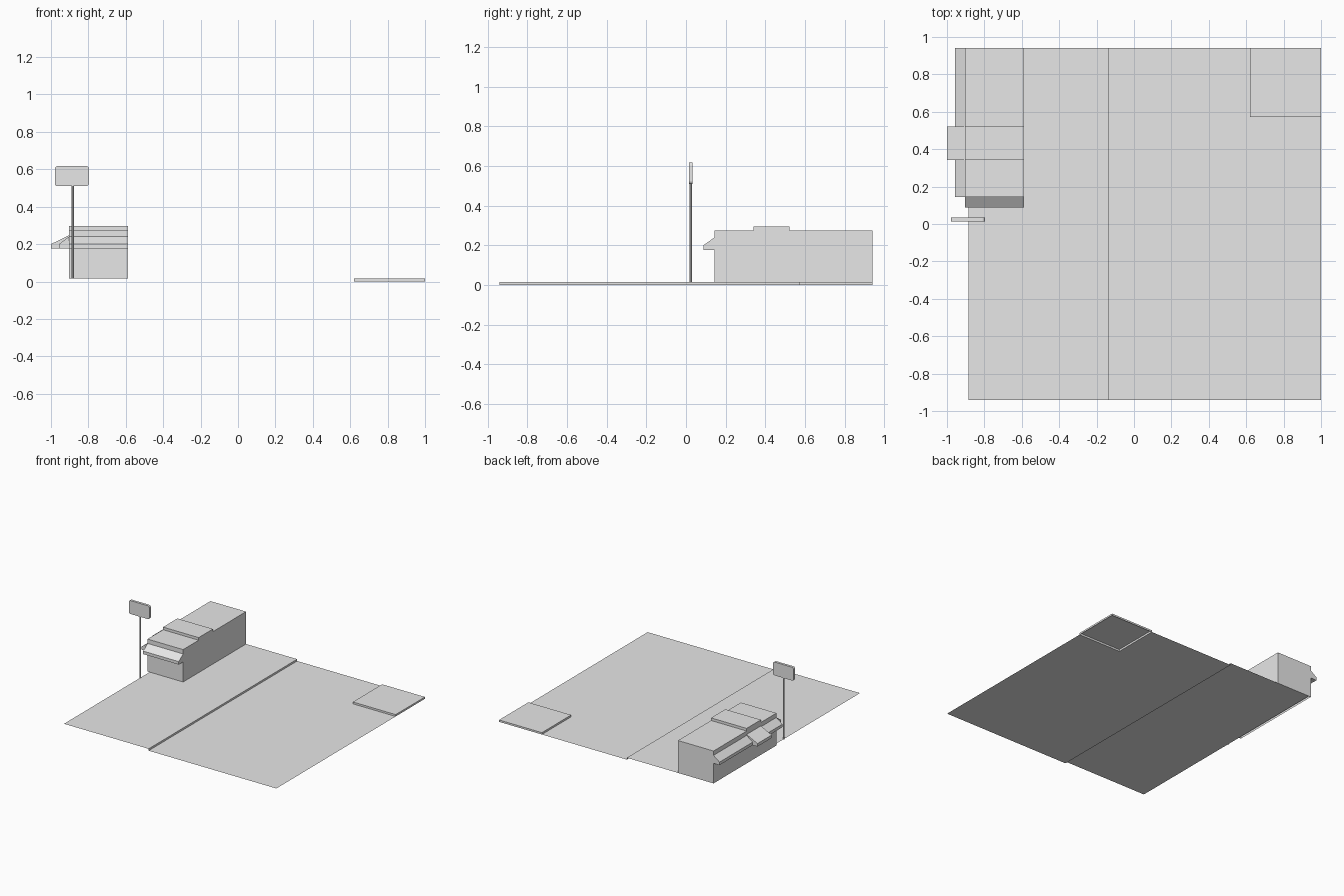
import bpy
import bmesh
from mathutils import Vector

cube = bpy.data.objects.get("Cube")
if cube:
    bpy.data.objects.remove(cube, do_unlink=True)

grey = bpy.data.materials.new("plain_grey")
grey.use_nodes = True
grey.diffuse_color = (0.8, 0.8, 0.8, 1)
bsdf = next(n for n in grey.node_tree.nodes if n.type == "BSDF_PRINCIPLED")
bsdf.inputs["Base Color"].default_value = (0.8, 0.8, 0.8, 1)

# Shared levels and limits of the plot
KERB = 0.015
EDGE = 0.942
WALL_L, WALL_R = -0.904, -0.588
FRONT, MID_A, MID_B = 0.144, 0.341, 0.522
SEAM = -0.134
PATCH_X, PATCH_Y = 0.62, 0.571


def finish(name, bm):
    """Turn a bmesh into a named object in the shared grey."""
    mesh = bpy.data.meshes.new(name)
    bm.to_mesh(mesh)
    bm.free()
    mesh.materials.append(grey)
    obj = bpy.data.objects.new(name, mesh)
    bpy.context.collection.objects.link(obj)
    return obj


def sheet(name, points):
    """A single flat face."""
    bm = bmesh.new()
    face = bm.faces.new([bm.verts.new(p) for p in points])
    face.normal_update()
    return finish(name, bm)


def prism(name, points, sweep, open_bottom=False):
    """A closed outline swept along a straight line."""
    bm = bmesh.new()
    face = bm.faces.new([bm.verts.new(p) for p in points])
    ext = bmesh.ops.extrude_face_region(bm, geom=[face], use_keep_orig=True)
    verts = [v for v in ext["geom"] if isinstance(v, bmesh.types.BMVert)]
    bmesh.ops.translate(bm, verts=verts, vec=Vector(sweep))
    bmesh.ops.recalc_face_normals(bm, faces=bm.faces)
    if open_bottom:
        under = [f for f in bm.faces if f.normal.z < -0.9]
        bmesh.ops.delete(bm, geom=under, context="FACES_ONLY")
    return finish(name, bm)


# Ground: raised pavement, kerb step and lower lot with a corner notch
sheet("pavement", [(WALL_L + 0.019, -EDGE, KERB), (SEAM, -EDGE, KERB),
                   (SEAM, EDGE, KERB), (WALL_L + 0.019, EDGE, KERB)])
sheet("kerb_step", [(SEAM, -EDGE, 0), (SEAM, EDGE, 0),
                    (SEAM, EDGE, KERB), (SEAM, -EDGE, KERB)])
sheet("lower_lot", [(SEAM, -EDGE, 0), (1, -EDGE, 0), (1, PATCH_Y, 0),
                    (PATCH_X, PATCH_Y, 0), (PATCH_X, EDGE, 0), (SEAM, EDGE, 0)])

# Raised corner slab
prism("corner_slab", [(PATCH_X, PATCH_Y, 0), (1, PATCH_Y, 0),
                      (1, EDGE, 0), (PATCH_X, EDGE, 0)], (0, 0, KERB), True)

# Building with its raised middle bay, as one side profile
ROOF, BAY_ROOF = 0.275, 0.296
outline = [(FRONT, KERB), (EDGE, KERB), (EDGE, ROOF), (MID_B, ROOF),
           (MID_B, BAY_ROOF), (MID_A, BAY_ROOF), (MID_A, ROOF), (FRONT, ROOF)]
prism("building", [(WALL_L, y, z) for y, z in outline],
      (WALL_R - WALL_L, 0, 0), True)

# Awnings: sloped top, short front lip, flat underside
LIP_LOW, LIP_TOP, HINGE = 0.176, 0.2, 0.24
prism("front_awning", [(WALL_L, FRONT, LIP_LOW), (WALL_L, 0.088, LIP_LOW),
                       (WALL_L, 0.088, LIP_TOP), (WALL_L, FRONT, HINGE)],
      (WALL_R - WALL_L, 0, 0))
for name, y0, y1, tip, hinge in (("side_awning_front", FRONT, MID_A, -0.957, HINGE),
                                 ("side_awning_middle", MID_A, MID_B, -1, 0.247),
                                 ("side_awning_rear", MID_B, EDGE, -0.957, HINGE)):
    prism(name, [(WALL_L, y0, LIP_LOW), (tip, y0, LIP_LOW),
                 (tip, y0, LIP_TOP), (WALL_L, y0, hinge)], (0, y1 - y0, 0))

# Sign pole
SIGN_LOW, SIGN_TOP, SIGN_Y = 0.51, 0.617, 0.024
bm = bmesh.new()
bmesh.ops.create_cone(bm, cap_ends=True, segments=8, radius1=0.006,
                      radius2=0.006, depth=SIGN_LOW - KERB)
pole = finish("sign_pole", bm)
pole.location = (-0.884, SIGN_Y, (SIGN_LOW + KERB) / 2)

# Sign board with rounded corners
board = prism("sign_board", [(-0.979, SIGN_Y - 0.01, SIGN_LOW), (-0.797, SIGN_Y - 0.01, SIGN_LOW),
                             (-0.797, SIGN_Y - 0.01, SIGN_TOP), (-0.979, SIGN_Y - 0.01, SIGN_TOP)],
              (0, 0.02, 0))
bm = bmesh.new()
bm.from_mesh(board.data)
corners = [e for e in bm.edges
           if abs(e.verts[0].co.y - e.verts[1].co.y) > 0.01]
bmesh.ops.bevel(bm, geom=corners, offset=0.014, segments=3,
                profile=0.5, affect="EDGES")
bm.to_mesh(board.data)
bm.free()
